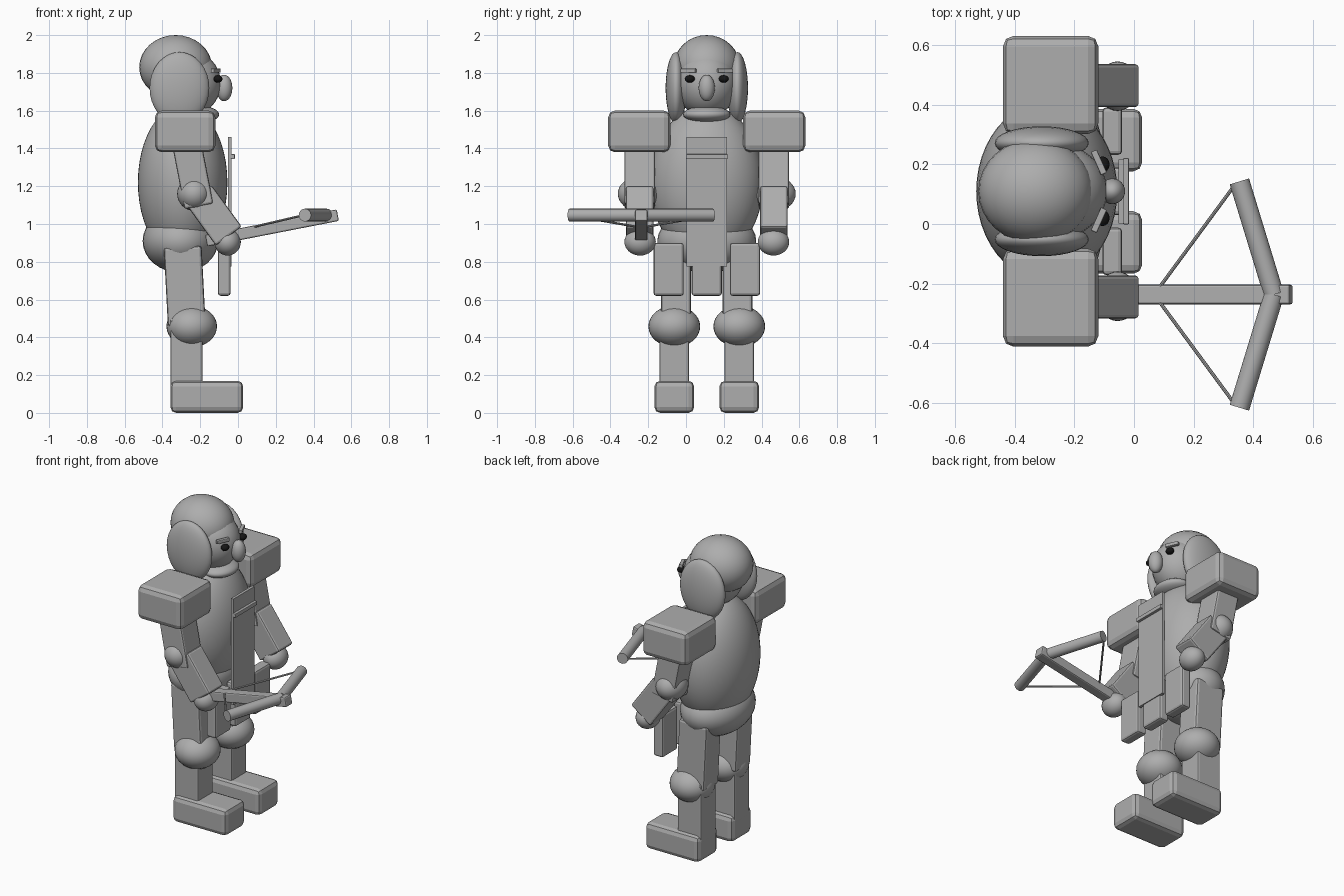
import bpy, math
from mathutils import Vector

if "Cube" in bpy.data.objects:
    bpy.data.objects.remove(bpy.data.objects["Cube"])

MID = 0.11  # y of the figure's symmetry plane; the figure faces +x


def material(name, value):
    m = bpy.data.materials.new(name)
    m.diffuse_color = (value, value, value, 1)
    m.use_nodes = True
    m.node_tree.nodes["Principled BSDF"].inputs["Base Color"].default_value = m.diffuse_color
    return m


GREY = material("stone_grey", 0.42)
BLACK = material("eye_black", 0.008)


def finish(name, mat, smooth=None):
    ob = bpy.context.object
    ob.name = name
    ob.data.materials.append(mat)
    if smooth:
        bpy.ops.object.shade_smooth_by_angle(angle=math.radians(smooth))
    return ob


def ball(name, loc, radii, mat=GREY, seg=32):
    bpy.ops.mesh.primitive_uv_sphere_add(segments=seg, ring_count=seg // 2, location=loc)
    bpy.context.object.scale = radii
    return finish(name, mat, 60)


def box(name, loc, size, bevel=0.01, pitch=0, yaw=0, segments=2):
    bpy.ops.mesh.primitive_cube_add(size=1, location=loc)
    ob = bpy.context.object
    ob.scale = size
    bpy.ops.object.transform_apply(location=False, rotation=False, scale=True)
    ob.rotation_euler = (0, math.radians(pitch), math.radians(yaw))
    if bevel:
        mod = ob.modifiers.new("edge_bevel", "BEVEL")
        mod.width = bevel
        mod.segments = segments
    return finish(name, GREY)


def rod(name, a, b, radius, sides):
    a, b = Vector(a), Vector(b)
    bpy.ops.mesh.primitive_cylinder_add(vertices=sides, radius=radius,
                                        depth=(b - a).length, location=(a + b) / 2)
    bpy.context.object.rotation_euler = (b - a).to_track_quat("Z", "Y").to_euler()
    return finish(name, GREY, 40)


# Trunk
ball("torso", (-0.293, MID, 1.22), (0.237, 0.30, 0.41), seg=48)
ball("pelvis", (-0.305, MID, 0.91), (0.20, 0.262, 0.168))

# Head
ball("hair_cap", (-0.33, MID, 1.83), (0.193, 0.177, 0.17))
ball("face", (-0.275, MID, 1.745), (0.185, 0.165, 0.18))
ball("chin_beard", (-0.205, MID, 1.58), (0.105, 0.125, 0.045))
ball("nose", (-0.073, MID, 1.72), (0.043, 0.043, 0.07))

# Paired parts
for side, word in ((-1, "right"), (1, "left")):
    def at(x, off, z):
        return (x, MID + side * off, z)

    ball(f"{word}_side_hair", at(-0.31, 0.162, 1.72), (0.158, 0.056, 0.19))
    ball(f"{word}_eye", at(-0.106, 0.09, 1.768), (0.024, 0.027, 0.02), BLACK, 16)
    box(f"{word}_brow", at(-0.118, 0.097, 1.812), (0.022, 0.085, 0.022), 0.004, yaw=side * 24)

    # Arm
    box(f"{word}_shoulder_pad", at(-0.28, 0.357, 1.49), (0.32, 0.33, 0.22), 0.035)
    box(f"{word}_upper_arm", at(-0.245, 0.355, 1.29), (0.155, 0.163, 0.40), 0.012, pitch=-11)
    ball(f"{word}_elbow", at(-0.232, 0.363, 1.16), (0.09, 0.108, 0.09))
    box(f"{word}_forearm", at(-0.128, 0.355, 1.045), (0.17, 0.145, 0.27), 0.012, pitch=-36)
    ball(f"{word}_hand", at(-0.055, 0.353, 0.905), (0.07, 0.083, 0.072))

    # Leg
    box(f"{word}_thigh", at(-0.282, 0.163, 0.67), (0.20, 0.158, 0.42), 0.015, pitch=-3)
    ball(f"{word}_knee", at(-0.245, 0.172, 0.458), (0.134, 0.137, 0.11))
    box(f"{word}_shin", at(-0.273, 0.172, 0.31), (0.17, 0.155, 0.38), 0.01)
    box(f"{word}_foot", at(-0.165, 0.172, 0.085), (0.385, 0.21, 0.17), 0.03)

# Skirt plates hanging at the waist
for i, z in ((-1, 0.76), (0, 0.76), (1, 0.76)):
    box(f"skirt_plate_{i + 2}", (-0.073, MID + i * 0.202, z), (0.067, 0.16, 0.28), 0.014)

# Long front cloth and its cross band
box("front_cloth", (-0.043, MID, 1.118), (0.018, 0.215, 0.685), 0)
box("cloth_band", (-0.027, MID, 1.357), (0.02, 0.222, 0.025), 0.003)

# Crossbow held in the right hand
BOW_Y = -0.237
box("crossbow_stock", (0.18, BOW_Y, 0.979), (0.71, 0.066, 0.062), 0.008, pitch=-11)
for side, word in ((-1, "right"), (1, "left")):
    rod(f"bow_{word}_limb", (0.47, BOW_Y, 1.047),
        (0.354, BOW_Y + side * 0.38, 1.047), 0.034, 16)
    rod(f"bow_{word}_string", (0.34, BOW_Y + side * 0.37, 1.045),
        (0.075, BOW_Y + side * 0.01, 0.983), 0.006, 8)
